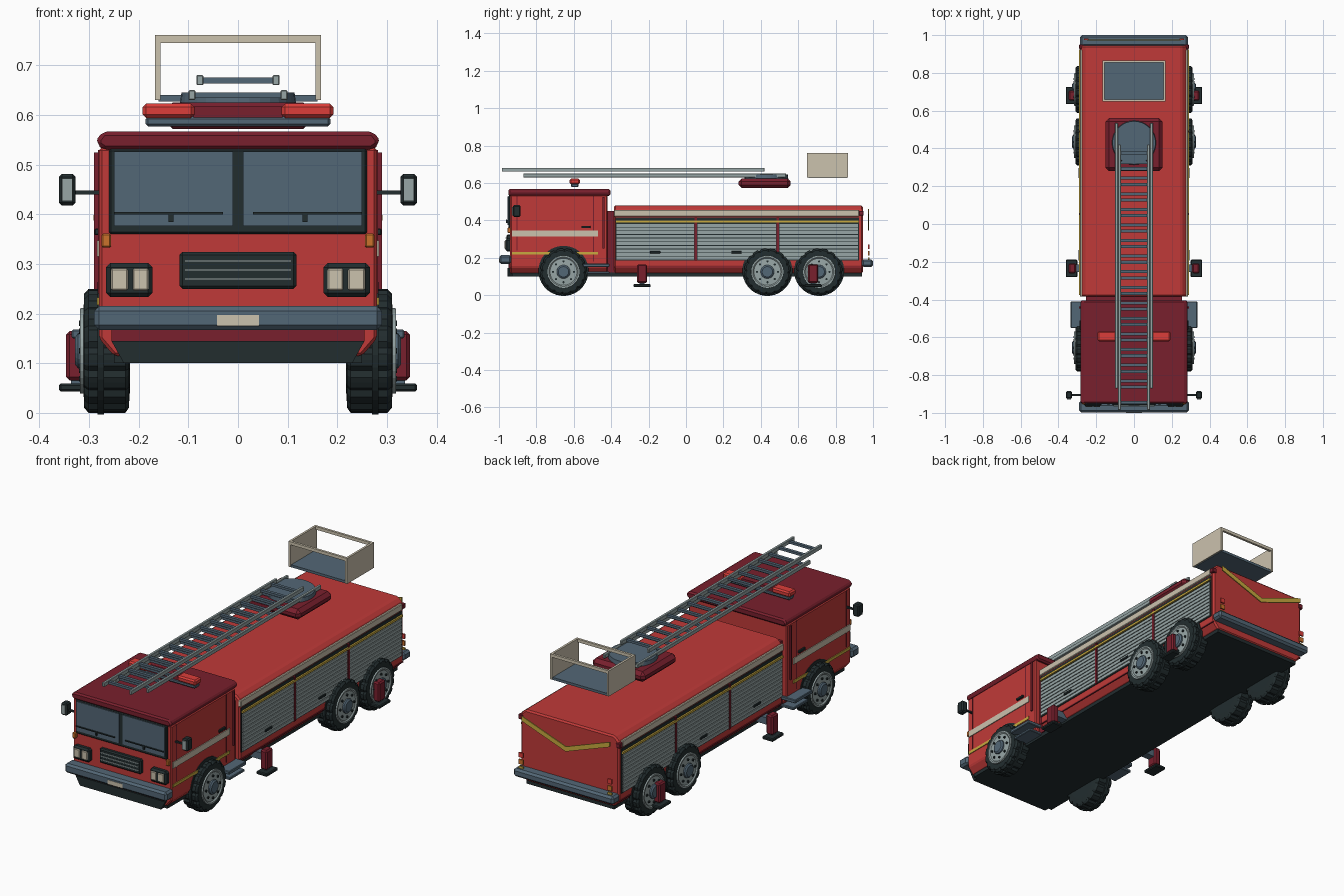
import bpy, bmesh, math

def mat(name, r, g, b):
    m = bpy.data.materials.new(name)
    m.diffuse_color = (r, g, b, 1)
    return m

RED = mat("body red", 0.53, 0.042, 0.040)
DARK_RED = mat("dark red", 0.19, 0.014, 0.026)
LAMP = mat("lamp red", 0.72, 0.048, 0.042)
SLATE = mat("slate", 0.086, 0.135, 0.18)
GREY = mat("light grey", 0.31, 0.38, 0.38)
CREAM = mat("cream", 0.60, 0.54, 0.42)
YELLOW = mat("yellow", 0.58, 0.40, 0.05)
ORANGE = mat("orange", 0.60, 0.17, 0.025)
BLACK = mat("black", 0.016, 0.026, 0.028)


def finish(name, bm, m, bevel=0.0):
    bmesh.ops.recalc_face_normals(bm, faces=bm.faces)
    me = bpy.data.meshes.new(name)
    bm.to_mesh(me)
    bm.free()
    me.materials.append(m)
    ob = bpy.data.objects.new(name, me)
    bpy.context.collection.objects.link(ob)
    if bevel:
        mod = ob.modifiers.new("bevel", 'BEVEL')
        mod.width = bevel
        mod.segments = 1
        mod.limit_method = 'ANGLE'
    return ob


def boxes(name, m, items, bevel=0.0, mirror=False):
    """Boxes given as (x0, x1, y0, y1, z0, z1), optionally copied to -x."""
    bm = bmesh.new()
    if mirror:
        items = items + [(-b[1], -b[0]) + tuple(b[2:]) for b in items]
    for x0, x1, y0, y1, z0, z1 in items:
        vs = bmesh.ops.create_cube(bm, size=1)["verts"]
        for v in vs:
            v.co = ((x0 + x1) / 2 + v.co.x * (x1 - x0),
                    (y0 + y1) / 2 + v.co.y * (y1 - y0),
                    (z0 + z1) / 2 + v.co.z * (z1 - z0))
    return finish(name, bm, m, bevel)


def prism(name, m, half, y0, y1, bevel=0.0):
    """Extrude along y an x-z outline mirrored about x = 0."""
    pts = half + [(-x, z) for x, z in reversed(half) if x > 0]
    bm = bmesh.new()
    a = [bm.verts.new((x, y0, z)) for x, z in pts]
    b = [bm.verts.new((x, y1, z)) for x, z in pts]
    n = len(pts)
    bm.faces.new(a)
    bm.faces.new(b)
    for i in range(n):
        bm.faces.new((a[i], a[(i + 1) % n], b[(i + 1) % n], b[i]))
    return finish(name, bm, m, bevel)


def lathe(name, m, profile, y, z, side, n=48, tread=()):
    """Spin (x, radius) rings about an x axis; tread rings are notched."""
    bm = bmesh.new()
    rings = []
    for k, (x, r) in enumerate(profile):
        ring = []
        for i in range(n):
            rr = r - (0.007 if k in tread and i % 4 > 2 else 0)
            t = 2 * math.pi * (i + 0.5) / n
            ring.append(bm.verts.new((side * x, y + rr * math.cos(t), z + rr * math.sin(t))))
        rings.append(ring)
    for a, b in zip(rings, rings[1:]):
        for i in range(n):
            j = (i + 1) % n
            bm.faces.new((a[i], a[j], b[j], b[i]))
    bm.faces.new(rings[0])
    bm.faces.new(rings[-1])
    return finish(name, bm, m)


# Chassis, cab and equipment body
boxes("chassis", BLACK, [(-0.25, 0.25, -0.93, 0.94, 0.10, 0.135)])
SILL = [(0.25, 0.115), (0.28, 0.15)]
prism("cab", RED, SILL + [(0.28, 0.535)], -0.94, -0.42, 0.006)
prism("cab_roof", DARK_RED, [(0.27, 0.53), (0.285, 0.54), (0.283, 0.553), (0.272, 0.567)],
      -0.95, -0.405, 0.008)
prism("body", RED, SILL + [(0.28, 0.455), (0.252, 0.48)], -0.385, 0.945, 0.008)
prism("cab_body_joint", DARK_RED, [(0.255, 0.12), (0.255, 0.45)], -0.43, -0.375)
prism("front_chin", BLACK, [(0.23, 0.10), (0.255, 0.145)], -0.955, -0.88)
prism("chin_trim", DARK_RED, [(0.255, 0.145), (0.255, 0.175)], -0.95, -0.9)
boxes("bumpers", SLATE, [(-0.29, 0.29, -0.998, -0.935, 0.167, 0.215),
                         (-0.285, 0.285, 0.94, 1.0, 0.15, 0.192)], 0.01)
boxes("number_plate", CREAM, [(-0.042, 0.042, -1.0, -0.99, 0.175, 0.197)])

# Windscreen
boxes("windscreen_frame", BLACK, [(-0.26, 0.26, -0.95, -0.93, 0.36, 0.532)], 0.004)
boxes("windscreen_glass", SLATE, [(0.01, 0.25, -0.954, -0.945, 0.376, 0.527)], 0, True)
boxes("wipers", BLACK, [(0.03, 0.25, -0.962, -0.957, 0.400, 0.405),
                        (0.13, 0.14, -0.962, -0.952, 0.385, 0.403)], 0, True)

# Grille, headlamps and indicators
boxes("grille", BLACK, [(-0.118, 0.118, -0.96, -0.935, 0.25, 0.324)], 0.006)
boxes("grille_bars", GREY, [(-0.108, 0.108, -0.965, -0.955, z, z + 0.004)
                            for z in (0.268, 0.286, 0.304)])
boxes("headlamp_housings", BLACK, [(0.172, 0.266, -0.965, -0.93, 0.233, 0.302)], 0.009, True)
boxes("headlamp_lenses", CREAM, [(0.180, 0.212, -0.97, -0.96, 0.247, 0.291),
                                 (0.222, 0.256, -0.97, -0.96, 0.247, 0.291)], 0.003, True)
boxes("indicators", ORANGE, [(0.256, 0.275, -0.955, -0.93, 0.333, 0.361)], 0.003, True)

# Cab sides: stripes, door seams, handles, grab rails
boxes("cab_stripe", CREAM, [(0.275, 0.284, -0.93, -0.47, 0.315, 0.347)], 0, True)
boxes("cab_line", YELLOW, [(0.275, 0.284, -0.93, -0.47, 0.217, 0.232)], 0, True)
boxes("door_seams", DARK_RED, [(0.275, 0.2825, -0.497, -0.492, 0.18, 0.53),
                               (0.275, 0.2825, -0.905, -0.90, 0.24, 0.53)], 0, True)
boxes("grab_rails", DARK_RED, [(0.282, 0.290, -0.447, -0.437, 0.25, 0.525)], 0, True)
boxes("door_handles", BLACK, [(0.278, 0.289, -0.56, -0.51, 0.358, 0.371)], 0.002, True)

# Mirrors
boxes("mirrors", BLACK, [(0.327, 0.361, -0.925, -0.885, 0.418, 0.481)], 0.006, True)
boxes("mirror_arms", BLACK, [(0.275, 0.33, -0.91, -0.90, 0.440, 0.448)], 0, True)
boxes("mirror_plates", GREY, [(0.333, 0.355, -0.929, -0.92, 0.427, 0.472)], 0, True)

# Cab steps
boxes("cab_steps", SLATE, [(0.24, 0.335, -0.55, -0.41, 0.15, 0.168),
                           (0.24, 0.325, -0.53, -0.41, 0.112, 0.126)], 0.003, True)

# Roller shutters with slats, dividers and trim strips
PANELS = [(-0.372, 0.043), (0.062, 0.48), (0.50, 0.92)]
boxes("shutter_backs", BLACK, [(0.27, 0.283, a - 0.006, b + 0.006, 0.185, 0.415)
                               for a, b in PANELS], 0, True)
boxes("shutter_slats", GREY, [(0.275, 0.288, a, b, 0.19 + i * 0.0195, 0.2055 + i * 0.0195)
                              for a, b in PANELS for i in range(10)], 0, True)
boxes("shutter_dividers", DARK_RED, [(0.27, 0.289, y - 0.006, y + 0.006, 0.185, 0.415)
                                     for y in (0.0525, 0.49)], 0, True)
boxes("shutter_handles", BLACK, [(0.28, 0.294, y - 0.028, y + 0.028, 0.223, 0.235)
                                 for y in (-0.165, 0.27, 0.71)], 0.002, True)
boxes("body_line", YELLOW, [(0.275, 0.291, -0.375, 0.925, 0.388, 0.399)], 0, True)
boxes("body_stripe", CREAM, [(0.27, 0.287, -0.385, 0.925, 0.421, 0.455)], 0.003, True)
boxes("sill_seam", DARK_RED, [(0.275, 0.282, -0.38, 0.94, 0.147, 0.152)], 0, True)
boxes("corner_markers", DARK_RED, [(0.265, 0.29, 0.925, 0.95, 0.425, 0.45)], 0.003, True)

# Rear chevron and lamps
prism("rear_chevron", YELLOW, [(0, 0.345), (0.25, 0.435), (0.25, 0.46), (0, 0.37)], 0.972, 0.978)
for nm, m, z in (("rear_stop", LAMP, 0.26), ("rear_turn", ORANGE, 0.225), ("rear_low", YELLOW, 0.19)):
    boxes(nm + "_lamps", m, [(0.24, 0.265, 0.974, 0.982, z - 0.012, z + 0.012)], 0, True)

# Wheels: arch, notched tyre, rim, hub and bolts
for y in (-0.655, 0.435, 0.712):
    for s in (1, -1):
        lathe("wheel_arch", BLACK, [(0.27, 0.134), (0.2835, 0.134)], y, 0.13, s, 32)
        lathe("tyre", BLACK, [(0.218, 0.085), (0.220, 0.115), (0.227, 0.125), (0.301, 0.125),
                              (0.310, 0.115), (0.311, 0.085)], y, 0.125, s, 64, (1, 2, 3, 4))
        lathe("rim", GREY, [(0.30, 0.088), (0.318, 0.086), (0.318, 0.078), (0.313, 0.072),
                            (0.315, 0.04)], y, 0.125, s, 32)
        lathe("hub", SLATE, [(0.305, 0.037), (0.322, 0.036), (0.328, 0.028)], y, 0.125, s, 20)
        for k in range(8):
            t = math.pi * k / 4
            lathe("wheel_bolt", BLACK, [(0.31, 0.006), (0.32, 0.006)],
                  y + 0.056 * math.cos(t), 0.125 + 0.056 * math.sin(t), s, 8)

# Outriggers
LEGS = (-0.235, 0.68)
boxes("outrigger_legs", DARK_RED, [(0.308, 0.346, y - 0.027, y + 0.027, 0.065, 0.165)
                                   for y in LEGS], 0.007, True)
boxes("outrigger_arms", SLATE, [(0.22, 0.315, y - 0.02, y + 0.02, 0.11, 0.145) for y in LEGS],
      0, True)
boxes("outrigger_posts", SLATE, [(0.318, 0.336, y - 0.013, y + 0.013, 0.05, 0.07)
                                 for y in LEGS], 0, True)
boxes("outrigger_feet", BLACK, [(0.30, 0.361, y - 0.046, y + 0.046, 0.043, 0.059)
                                for y in LEGS], 0.004, True)

# Warning light bar
boxes("light_bar_base", SLATE, [(-0.186, 0.186, -0.615, -0.575, 0.577, 0.597)], 0.005)
boxes("light_bar_lamps", LAMP, [(0.088, 0.192, -0.622, -0.568, 0.594, 0.623)], 0.007, True)
boxes("light_bar_centre", DARK_RED, [(-0.09, 0.09, -0.612, -0.578, 0.595, 0.617)])

# Ladder turntable
boxes("turntable_base", DARK_RED, [(-0.15, 0.15, 0.28, 0.56, 0.572, 0.625)], 0.018)
bm = bmesh.new()
bmesh.ops.create_cone(bm, cap_ends=True, segments=32, radius1=0.118, radius2=0.114, depth=0.03)
for v in bm.verts:
    v.co.y += 0.43
    v.co.z += 0.63
finish("turntable_disc", bm, SLATE)

# Two ladder sections
for nm, x, y0, y1, z0, z1 in (("lower", 0.093, -0.87, 0.535, 0.630, 0.650),
                              ("upper", 0.077, -0.985, 0.42, 0.660, 0.681)):
    boxes(nm + "_ladder_rails", GREY, [(x - 0.007, x + 0.007, y0, y1, z0, z1)], 0.002, True)
    boxes(nm + "_ladder_rungs", SLATE,
          [(-x, x, y0 + 0.04 + i * 0.0825 - 0.008, y0 + 0.04 + i * 0.0825 + 0.008,
            z0 + 0.004, z1 - 0.005) for i in range(17)])

# Rescue basket: floor, solid sides, open frames front and back
boxes("basket_floor", SLATE, [(-0.16, 0.16, 0.655, 0.86, 0.627, 0.640)])
boxes("basket_sides", CREAM, [(0.156, 0.167, 0.648, 0.866, 0.630, 0.761)], 0, True)
boxes("basket_rails", CREAM, [(-0.16, 0.16, y, y + 0.012, 0.745, 0.761) for y in (0.648, 0.854)])
